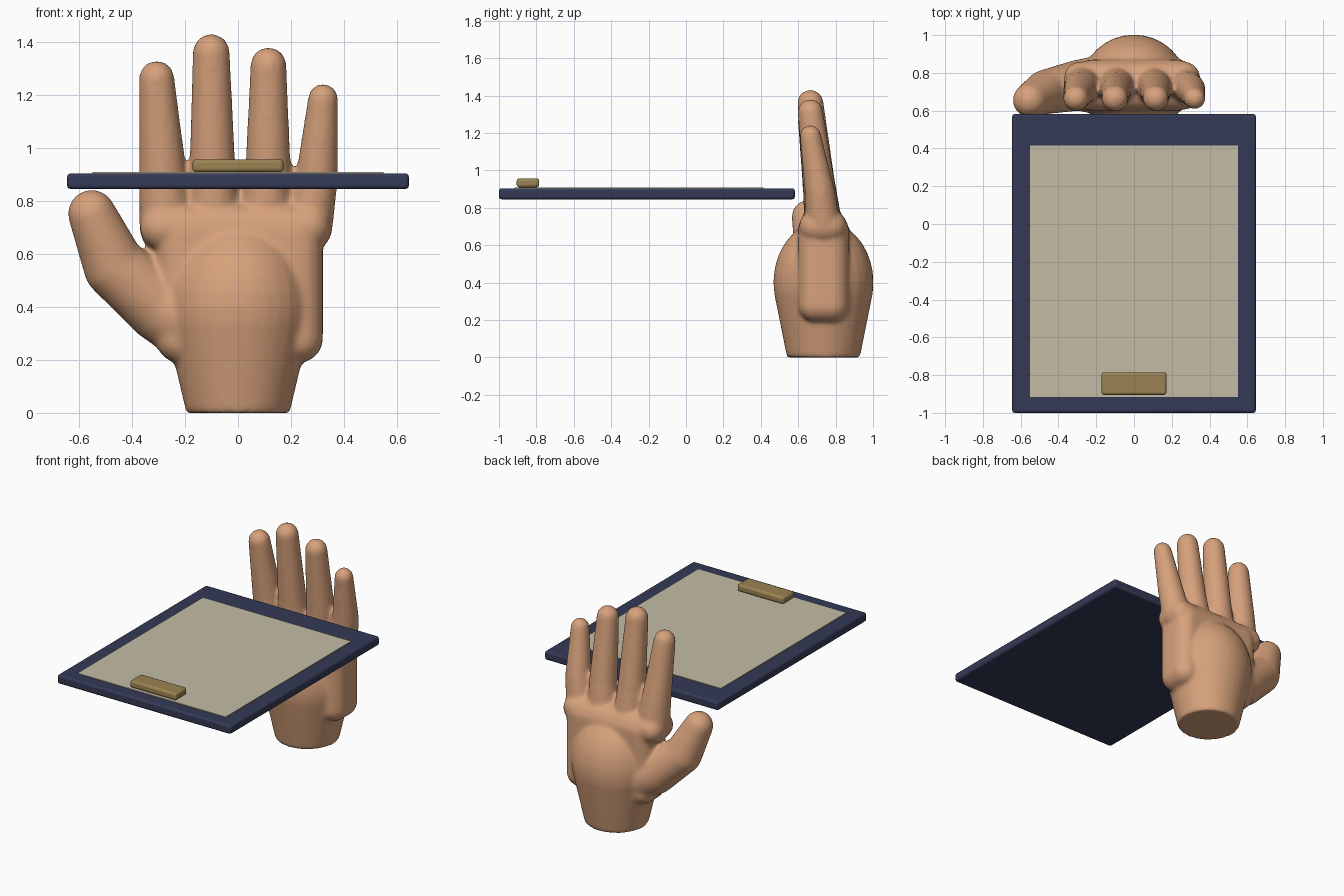
import bpy, bmesh
from mathutils import Matrix, Vector

if "Cube" in bpy.data.objects:
    bpy.data.objects.remove(bpy.data.objects["Cube"])


def material(name, rgb):
    m = bpy.data.materials.new(name)
    m.use_nodes = True
    m.diffuse_color = (*rgb, 1)
    bsdf = m.node_tree.nodes["Principled BSDF"]
    bsdf.inputs["Base Color"].default_value = (*rgb, 1)
    bsdf.inputs["Roughness"].default_value = 0.7
    return m


skin = material("skin tan", (0.68, 0.36, 0.20))
navy = material("board navy", (0.034, 0.042, 0.092))
cream = material("paper cream", (0.55, 0.50, 0.38))
brass = material("clip brass", (0.33, 0.23, 0.085))


def make_object(name, bm, mat):
    mesh = bpy.data.meshes.new(name)
    bm.to_mesh(mesh)
    bm.free()
    mesh.materials.append(mat)
    ob = bpy.data.objects.new(name, mesh)
    bpy.context.collection.objects.link(ob)
    return ob


def box(name, low, high, mat, bevel=0):
    low, high = Vector(low), Vector(high)
    bm = bmesh.new()
    bmesh.ops.create_cube(bm, size=1, matrix=Matrix.LocRotScale((low + high) / 2, None, high - low))
    ob = make_object(name, bm, mat)
    if bevel:
        mod = ob.modifiers.new("rounded edges", "BEVEL")
        mod.width, mod.segments = bevel, 3
    return ob


def hull(target, balls, disc=None):
    """Add the convex hull of several balls (centre, radii) to the target."""
    bm = bmesh.new()
    for centre, radii in balls:
        size = Vector(radii) if isinstance(radii, tuple) else Vector((radii,) * 3)
        bmesh.ops.create_uvsphere(bm, u_segments=32, v_segments=18, radius=1,
                                  matrix=Matrix.LocRotScale(Vector(centre), None, size))
    if disc:
        bmesh.ops.create_circle(bm, segments=40, radius=disc[1], matrix=Matrix.Translation(disc[0]))
    points = [v.co.copy() for v in bm.verts]
    bm.free()
    solid = bmesh.new()
    verts = [solid.verts.new(p) for p in points]
    res = bmesh.ops.convex_hull(solid, input=verts)
    bmesh.ops.delete(solid, geom=[v for v in solid.verts if not v.link_faces], context="VERTS")
    bmesh.ops.recalc_face_normals(solid, faces=solid.faces)
    temp = bpy.data.meshes.new("temp")
    solid.to_mesh(temp)
    solid.free()
    target.from_mesh(temp)
    bpy.data.meshes.remove(temp)


def chain(target, balls):
    for pair in zip(balls, balls[1:]):
        hull(target, pair)


hand = bmesh.new()

# wrist flaring into the swell of the palm
hull(hand, [((0, 0.735, 0.40), (0.28, 0.268, 0.33))], disc=((0, 0.735, 0), 0.195))

# flat palm block and knuckle ridge
hull(hand, [((x, y, z), 0.09) for x in (-0.22, 0.23) for y in (0.69, 0.78) for z in (0.28, 0.68)])
hull(hand, [((x, y, 0.70), 0.085) for x in (-0.285, 0.265) for y in (0.69, 0.775)])

# fingers: knuckle x, base x, base radius, tip x, tip z, tip radius
fingers = [
    (-0.27, -0.283, 0.090, -0.307, 1.262, 0.067),
    (-0.09, -0.096, 0.088, -0.101, 1.360, 0.070),
    (0.10, 0.113, 0.087, 0.115, 1.312, 0.068),
    (0.265, 0.298, 0.080, 0.321, 1.185, 0.057),
]
for knuckle_x, base_x, base_r, tip_x, tip_z, tip_r in fingers:
    chain(hand, [((knuckle_x, 0.735, 0.70), base_r + 0.012),
                 ((base_x, 0.715, 0.89), base_r),
                 ((tip_x, 0.665, tip_z), tip_r)])

# thumb
chain(hand, [((-0.16, 0.735, 0.34), 0.16), ((-0.29, 0.735, 0.40), 0.135),
             ((-0.465, 0.70, 0.55), 0.118), ((-0.552, 0.655, 0.752), 0.09)])

# fuse the parts into one soft skin
hand_ob = make_object("hand", hand, skin)
mod = hand_ob.modifiers.new("fuse", "REMESH")
mod.mode, mod.voxel_size, mod.use_smooth_shade = "VOXEL", 0.012, True
mod = hand_ob.modifiers.new("soften", "SMOOTH")
mod.factor, mod.iterations = 0.5, 9

# clipboard
box("board", (-0.645, -1, 0.845), (0.645, 0.582, 0.904), navy, 0.014)
box("paper", (-0.55, -0.917, 0.90), (0.55, 0.415, 0.909), cream)
box("clip", (-0.172, -0.905, 0.909), (0.172, -0.785, 0.957), brass, 0.014)

for ob in bpy.context.collection.objects:
    if ob.name in ("board", "clip"):
        for o in bpy.context.selected_objects:
            o.select_set(False)
        bpy.context.view_layer.objects.active = ob
        ob.select_set(True)
        bpy.ops.object.shade_smooth_by_angle(angle=0.6)
